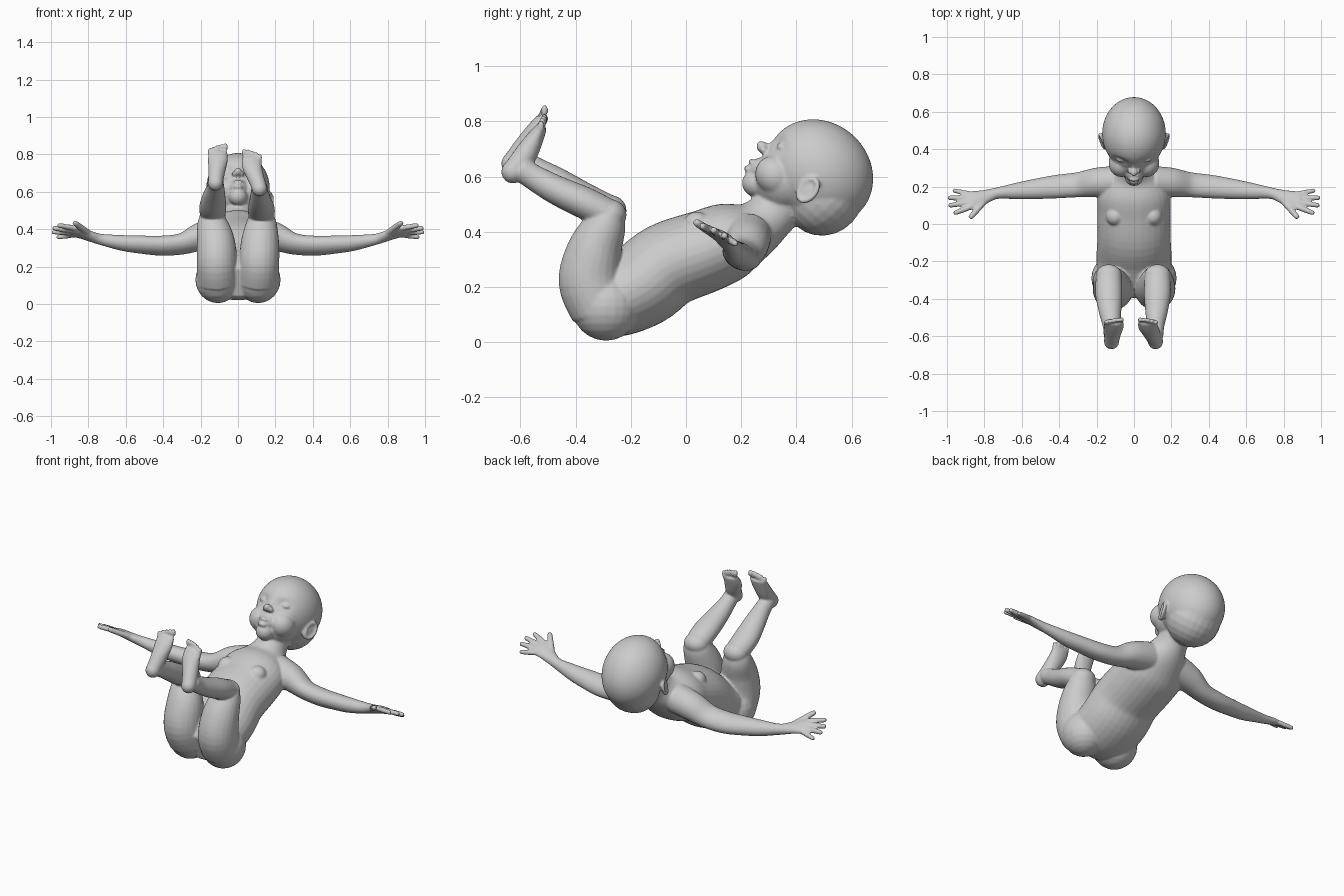
import bpy, bmesh, math
from mathutils import Vector, Matrix

if "Cube" in bpy.data.objects:
    bpy.data.objects.remove(bpy.data.objects["Cube"])

bm = bmesh.new()
X = Vector((1, 0, 0))


def catmull(p0, p1, p2, p3, t):
    return [0.5 * (2*b + (c-a)*t + (2*a-5*b+4*c-d)*t*t + (3*b-a-3*c+d)*t**3)
            for a, b, c, d in zip(p0, p1, p2, p3)]


def loft(secs, side=X, n=24, steps=5):
    """Elliptical tube through sections (x, y, z, half width, half depth)."""
    p = [secs[0]] + list(secs) + [secs[-1]]
    rows = [catmull(*p[i:i+4], k/steps) for i in range(len(secs)-1) for k in range(steps)]
    rows.append(list(secs[-1]))
    rings = []
    for i, r in enumerate(rows):
        t = (Vector(rows[min(i+1, len(rows)-1)][:3]) - Vector(rows[max(i-1, 0)][:3])).normalized()
        up = t.cross(side).normalized()
        w = up.cross(t)
        rings.append([bm.verts.new(Vector(r[:3]) + w*r[3]*math.cos(a) + up*r[4]*math.sin(a))
                      for a in (2*math.pi*k/n for k in range(n))])
    for a, b in zip(rings, rings[1:]):
        for k in range(n):
            bm.faces.new((a[k], a[(k+1) % n], b[(k+1) % n], b[k]))
    bm.faces.new(rings[0][::-1])
    bm.faces.new(rings[-1])


def ball(c, r, rot=Matrix.Identity(4), seg=24):
    m = Matrix.Translation(c) @ rot @ Matrix.Diagonal((*r, 1))
    return bmesh.ops.create_uvsphere(bm, u_segments=seg, v_segments=seg//2, radius=1, matrix=m)['verts']


def digit(a, b, r):
    a, b = Vector(a), Vector(b)
    m = a.lerp(b, 0.5)
    loft([(*a, r, r), (*m, r, r), (*b, r*.88, r*.88)], Vector((0, .9, -.45)), 12, 3)
    ball(b, (r*.9,)*3, seg=12)


# torso and neck
loft([(0, -.37, .115, .12, .08), (0, -.29, .145, .19, .135), (0, -.165, .205, .2, .155),
      (0, -.065, .28, .195, .155), (0, .07, .33, .195, .15), (0, .165, .37, .19, .14),
      (0, .25, .41, .14, .105), (0, .315, .465, .088, .09), (0, .39, .54, .085, .09)], n=32)
for s in (-1, 1):
    ball((s*.1, .04, .425), (.05, .05, .048))          # chest
    ball((s*.108, -.29, .13), (.12, .125, .125))       # buttock

# arms and hands
for s in (-1, 1):
    arm = [(.1, .225, .385, .085, .085), (.2, .222, .36, .08, .075), (.3, .21, .322, .07, .054),
           (.41, .2, .312, .066, .05), (.52, .188, .318, .057, .046), (.62, .177, .327, .046, .041),
           (.73, .165, .345, .031, .03), (.79, .148, .362, .038, .025),
           (.85, .13, .382, .052, .021), (.89, .128, .386, .048, .018)]
    loft([(s*a[0], *a[1:]) for a in arm], Vector((0, .9, -.45)))
    for a, b, r in (((.80, .12, .38), (.87, .04, .432), .017),
                    ((.87, .092, .405), (.955, .06, .42), .015),
                    ((.88, .115, .393), (.982, .10, .405), .015),
                    ((.88, .138, .38), (.985, .14, .385), .015),
                    ((.87, .16, .37), (.96, .178, .358), .014)):
        digit((s*a[0], *a[1:]), (s*b[0], *b[1:]), r)

# legs and feet, the left one held a little higher
for s, dz, knee, ankle, toe in ((-1, .017, .135, .12, .108), (1, -.013, .125, .115, .075)):
    loft([(s*.108, -.31, .12, .11, .11), (s*.113, -.348, .22, .108, .114),
          (s*.118, -.332, .33, .102, .1), (s*knee, -.292, .425, .084, .076),
          (s*knee, -.278, .475, .066, .05)])
    ball((s*knee, -.275, .468+dz/2), (.07, .06, .056))
    mid = (knee+ankle)/2
    loft([(s*knee, -.275, .466+dz/2, .068, .056), (s*knee, -.37, .512+dz/2, .072, .058),
          (s*mid, -.47, .564+dz, .06, .053), (s*ankle, -.545, .606+dz, .047, .047),
          (s*ankle, -.6, .64+dz, .042, .043)])
    ball((s*ankle, -.628, .63+dz), (.041, .042, .042))
    am = ankle*.5 + toe*.5
    loft([(s*ankle, -.625, .635+dz, .04, .04), (s*am, -.583, .69+dz, .045, .042),
          (s*toe, -.548, .75+dz, .053, .032), (s*toe, -.522, .795+dz, .052, .02)])
    for k in range(5):
        inner = toe - .042 + k*.0215
        h = (.826, .824, .818, .81, .8)[k] + dz
        ball((s*inner, -.513-(.826+dz-h)*.5, h-.004), (.014 if k == 0 else .0105, .014, .022), seg=12)

# head frame: columns are x, face normal and crown direction
C = Vector((0, .47, .6))
nrm, crown = Vector((0, -.742, .67)), Vector((0, .67, .742))
R = Matrix((X, nrm, crown)).transposed().to_4x4()


def hball(x, n, u, r, seg=24, rot=Matrix.Identity(4)):
    return ball(C + X*x + nrm*n + crown*u, r, R @ rot, seg)


# skull with eye sockets pressed in
for v in hball(0, 0, .02, (.17, .205, .182), 64):
    d = v.co - C
    n, u = d.dot(nrm), d.dot(crown)
    if n > 0:
        g = math.exp(-((abs(v.co.x)-.068)/.036)**2 - ((u+.005)/.026)**2)
        v.co -= nrm * .022 * g
hball(0, -.07, -.03, (.15, .14, .15))                    # back of skull
hball(0, .07, -.075, (.132, .122, .125), 32)             # face
hball(0, .145, -.165, (.05, .05, .048))                  # chin
hball(0, .165, -.115, (.05, .043, .045))                 # muzzle
hball(0, .206, -.116, (.03, .014, .011), 16)             # upper lip
hball(0, .2, -.146, (.026, .016, .011), 16)              # lower lip
hball(0, .185, -.025, (.015, .022, .04), 16)             # nose bridge
hball(0, .213, -.05, (.02, .027, .021), 16)              # nose tip
for s in (-1, 1):
    hball(s*.068, .11, -.095, (.068, .077, .07))         # cheek
    hball(s*.02, .203, -.055, (.014, .018, .013), 16)    # nostril wing
    hball(s*.068, .162, -.004, (.028, .02, .016), 16)    # eye
    # ear: disc with a raised rim
    tilt = Matrix.Rotation(s*.4, 4, 'Z') @ Matrix.Rotation(s*.15, 4, 'Y')
    hball(s*.158, -.008, -.06, (.013, .036, .05), 20, tilt)
    o = Matrix.Translation(C + X*s*.17 + nrm*-.012 + crown*-.055) @ R @ tilt
    rim = []
    for i in range(24):
        a = 2*math.pi*i/24
        rim.append([bm.verts.new(o @ Vector((.01*math.sin(b), (.031+.01*math.cos(b))*math.cos(a),
                                             (.045+.01*math.cos(b))*math.sin(a))))
                    for b in (2*math.pi*j/8 for j in range(8))])
    for i in range(24):
        p, q = rim[i], rim[(i+1) % 24]
        for j in range(8):
            bm.faces.new((p[j], p[(j+1) % 8], q[(j+1) % 8], q[j]))

bmesh.ops.recalc_face_normals(bm, faces=bm.faces)
me = bpy.data.meshes.new("body")
bm.to_mesh(me)
bm.free()
body = bpy.data.objects.new("body", me)
bpy.context.collection.objects.link(body)

# fuse all parts into one soft skin
rm = body.modifiers.new("skin", 'REMESH')
rm.mode = 'VOXEL'
rm.voxel_size = .0065
rm.use_smooth_shade = True
sm = body.modifiers.new("soften", 'SMOOTH')
sm.factor = .5
sm.iterations = 5
